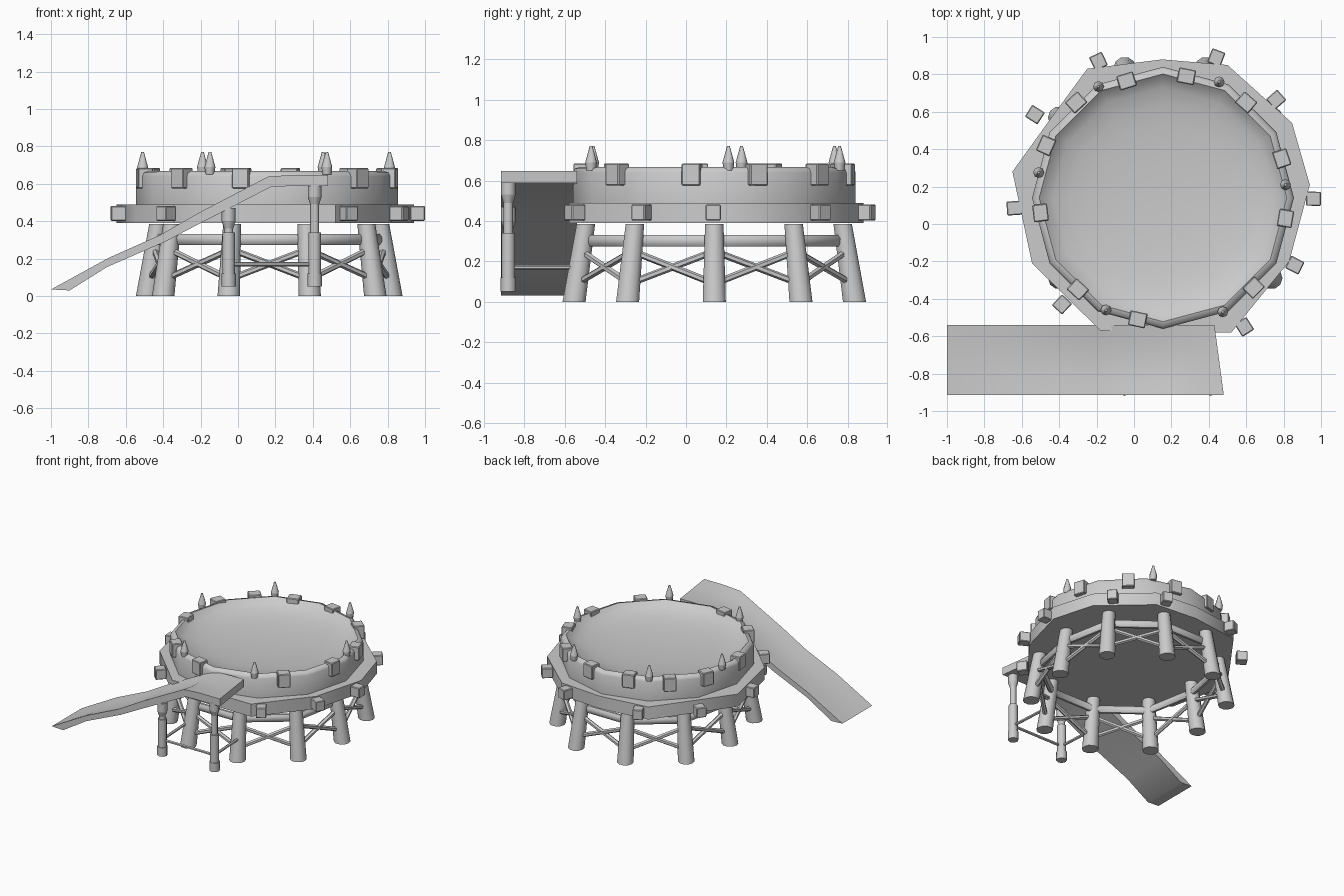
import bpy, bmesh, math
from mathutils import Vector, Matrix

cube = bpy.data.objects.get("Cube")
if cube:
    bpy.data.objects.remove(cube)

CX, CY = 0.155, 0.14

stone = bpy.data.materials.new("plain grey")
stone.use_nodes = True
GREY = (0.6, 0.6, 0.6, 1)
stone.diffuse_color = GREY
stone.node_tree.nodes["Principled BSDF"].inputs["Base Color"].default_value = GREY


def finish(bm, name, smooth=None):
    bmesh.ops.recalc_face_normals(bm, faces=bm.faces)
    mesh = bpy.data.meshes.new(name)
    bm.to_mesh(mesh)
    bm.free()
    mesh.materials.append(stone)
    ob = bpy.data.objects.new(name, mesh)
    bpy.context.collection.objects.link(ob)
    if smooth:
        bpy.ops.object.select_all(action='DESELECT')
        ob.select_set(True)
        bpy.context.view_layer.objects.active = ob
        bpy.ops.object.shade_smooth_by_angle(angle=math.radians(smooth))
    return ob


def loft(bm, rings, closed=False):
    """Skin a series of equal point loops; cap the ends unless closed."""
    loops = [[bm.verts.new(p) for p in ring] for ring in rings]
    pairs = list(zip(loops, loops[1:]))
    if closed:
        pairs.append((loops[-1], loops[0]))
    n = len(loops[0])
    for a, b in pairs:
        for i in range(n):
            j = (i + 1) % n
            bm.faces.new((a[i], a[j], b[j], b[i]))
    if not closed:
        bm.faces.new(loops[0])
        bm.faces.new(loops[-1])


def rod(name, a, b, r1, r2=None, sides=8):
    a, b = Vector(a), Vector(b)
    d = b - a
    m = Matrix.Translation((a + b) / 2) @ d.to_track_quat('Z', 'Y').to_matrix().to_4x4()
    bm = bmesh.new()
    bmesh.ops.create_cone(bm, cap_ends=True, segments=sides, radius1=r1,
                          radius2=r1 if r2 is None else r2, depth=d.length, matrix=m)
    return finish(bm, name, 50)


def block(name, x, y, z, size, bevel=0.005):
    """Box turned to face outward from the bowl centre."""
    m = (Matrix.Translation((x, y, z)) @ Matrix.Rotation(math.atan2(y - CY, x - CX), 4, 'Z')
         @ Matrix.Diagonal((*size, 1)))
    bm = bmesh.new()
    bmesh.ops.create_cube(bm, size=1, matrix=m)
    bmesh.ops.bevel(bm, geom=bm.edges[:], offset=bevel, segments=1, affect='EDGES')
    return finish(bm, name)


def circle(radius, z, n=12, x=CX, y=CY):
    return [Vector((x + radius * math.cos(math.tau * i / n),
                    y + radius * math.sin(math.tau * i / n), z)) for i in range(n)]


# Basin: flat underside, uneven ledge, upright wall, rounded rim, shallow dish
ledge = [(.94, .21), (.845, .54), (.5, .85), (.15, .88), (-.25, .83), (-.47, .53),
         (-.65, .28), (-.545, -.21), (-.18, -.57), (.15, -.58), (.52, -.58), (.83, -.2)]
bm = bmesh.new()
loft(bm, [circle(.4, .39), [(x, y, .39) for x, y in ledge], [(x, y, .49) for x, y in ledge],
          circle(.7, .49), circle(.7, .64), circle(.69, .66), circle(.662, .668),
          circle(.638, .645), circle(.59, .62), circle(.5, .598), circle(.4, .582),
          circle(.22, .57), circle(.06, .566)])
finish(bm, "basin", 50)

# Clamps over the rim
for x, y in [(-.04, .765), (.28, .79), (.6, .65), (.79, .35), (.81, .03), (.64, -.34),
             (.02, -.51), (-.3, -.35), (-.5, .06), (-.47, .42), (-.31, .65)]:
    block("rim_clamp", x, y, .63, (.08, .092, .108))

# Studs around the ledge
for x, y in [(-.19, .87), (.44, .89), (.76, .665), (.96, .135), (.86, -.22),
             (.59, -.55), (-.385, -.43), (-.64, .085), (-.53, .585)]:
    block("ledge_stud", x, y, .442, (.08, .075, .08))

# Spikes on the rim
for x, y in [(-.19, .735), (.455, .76), (.81, .21), (.475, -.47), (-.15, -.46), (-.51, .275)]:
    rod("rim_spike", (x, y, .65), (x, y, .69), .024, .029)
    rod("rim_spike_tip", (x, y, .69), (x, y, .77), .029, .007)


# Splayed legs cut level with the ground, a hoop and crossed braces between neighbours
def on_leg(k, z):
    a = math.radians(36 * k)
    reach = .73 - .16 * z - (.05 if k % 5 == 0 else 0)
    return Vector((CX + .012 + .96 * reach * math.cos(a), CY + reach * math.sin(a), z))


bm = bmesh.new()
rings = []
for k in range(10):
    out = on_leg(k, .302) - Vector((CX, CY, .302))
    out.normalize()
    rings.append([on_leg(k, .302) - out * .015 + out * .023 * math.cos(t)
                  + Vector((0, 0, .031 * math.sin(t)))
                  for t in (math.pi * (i + .5) / 4 for i in range(8))])
loft(bm, rings, closed=True)
finish(bm, "leg_hoop", 50)

for k in range(10):
    foot, head = on_leg(k, 0), on_leg(k, .385)
    bm = bmesh.new()
    loft(bm, [circle(.06, 0, 10, foot.x, foot.y), circle(.048, .385, 10, head.x, head.y)])
    finish(bm, "leg", 50)
    rod("brace", on_leg(k, .09), on_leg(k + 1, .25), .017, sides=6)
    rod("brace", on_leg(k, .25), on_leg(k + 1, .09), .017, sides=6)

# Slide: shallow trough swept along its fall; (x top, z top, x bottom, z bottom, sag)
stations = [(-1, .035, -.9, .03, .0), (-.69, .205, -.7, .155, .012), (-.42, .325, -.39, .29, .018),
            (-.2, .45, -.19, .395, .02), (.16, .638, .18, .585, .02), (.3, .648, .3, .588, .015),
            (.455, .648, .455, .588, .0)]
Y0, Y1, STEPS = -.915, -.54, 8
bm = bmesh.new()
rings = []
for i, (xt, zt, xb, zb, sag) in enumerate(stations):
    skew = .025 if i == len(stations) - 1 else 0
    ring = []
    for k in range(STEPS + 1):
        t = k / STEPS
        ring.append((xt + skew * (1 - 2 * t), Y0 + (Y1 - Y0) * t,
                     zt - sag * math.sin(math.pi * t)))
    ring += [(xb - skew, Y1, zb), (xb + skew, Y0, zb)]
    rings.append(ring)
loft(bm, rings)
finish(bm, "slide", 40)

# Slide posts with foot, shaft, neck and head
for x, top in ((-.05, .47), (.41, .6)):
    y = -.88
    rod("post_foot", (x, y, .05), (x, y, .12), .039)
    rod("post_shaft", (x, y, .1), (x, y, .34), .034)
    rod("post_neck", (x, y, .34), (x, y, top - .09), .024)
    rod("post_flare", (x, y, top - .11), (x, y, top - .07), .024, .037)
    rod("post_head", (x, y, top - .07), (x, y, top), .037)
    rod("post_tie", (x, y, .17), (x - .02, -.53, .17), .011, sides=6)
rod("post_rail", (-.05, -.88, .17), (.41, -.88, .17), .011, sides=6)
